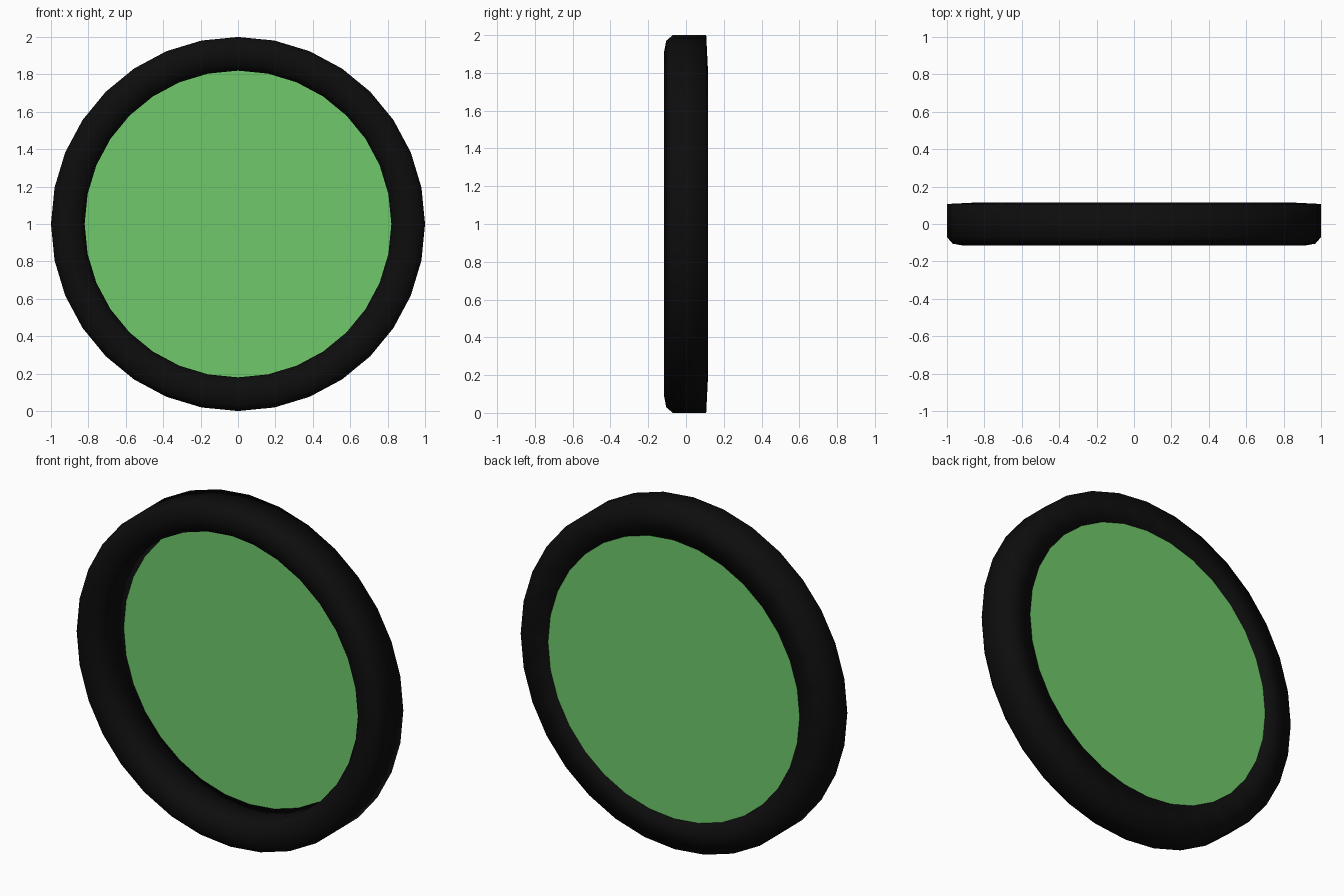
import bpy
import bmesh
from math import sin, cos, tau

SIDES = 32
CENTRE_Z = 1.0

cube = bpy.data.objects.get("Cube")
if cube:
    bpy.data.objects.remove(cube, do_unlink=True)


def make_material(name, colour):
    mat = bpy.data.materials.new(name)
    mat.use_nodes = True
    mat.diffuse_color = colour
    mat.node_tree.nodes["Principled BSDF"].inputs["Base Color"].default_value = colour
    return mat


def circle(bm, radius, y):
    return [bm.verts.new((radius * sin(tau * i / SIDES), y,
                          CENTRE_Z + radius * cos(tau * i / SIDES)))
            for i in range(SIDES)]


def finish(bm, name, mat, smooth):
    mesh = bpy.data.meshes.new(name)
    bmesh.ops.recalc_face_normals(bm, faces=bm.faces)
    for face in bm.faces:
        face.smooth = smooth
    bm.to_mesh(mesh)
    bm.free()
    mesh.materials.append(mat)
    obj = bpy.data.objects.new(name, mesh)
    bpy.context.collection.objects.link(obj)
    return obj


black = make_material("rim black", (0.004, 0.004, 0.004, 1))
green = make_material("panel green", (0.162, 0.591, 0.147, 1))

# Rim: a closed (radius, y) profile swept round, rounded at the front
profile = [(0.82, 0.116), (1.0, 0.107), (1.0, -0.07), (0.97, -0.105),
           (0.91, -0.116), (0.85, -0.1), (0.82, -0.055)]
bm = bmesh.new()
rings = [circle(bm, r, y) for r, y in profile]
for a, b in zip(rings, rings[1:] + rings[:1]):
    for i in range(SIDES):
        j = (i + 1) % SIDES
        bm.faces.new((a[i], a[j], b[j], b[i]))
finish(bm, "rim", black, True)

# Flat round panel closing the back of the rim
bm = bmesh.new()
bm.faces.new(circle(bm, 0.82, 0.11))
finish(bm, "panel", green, False)
